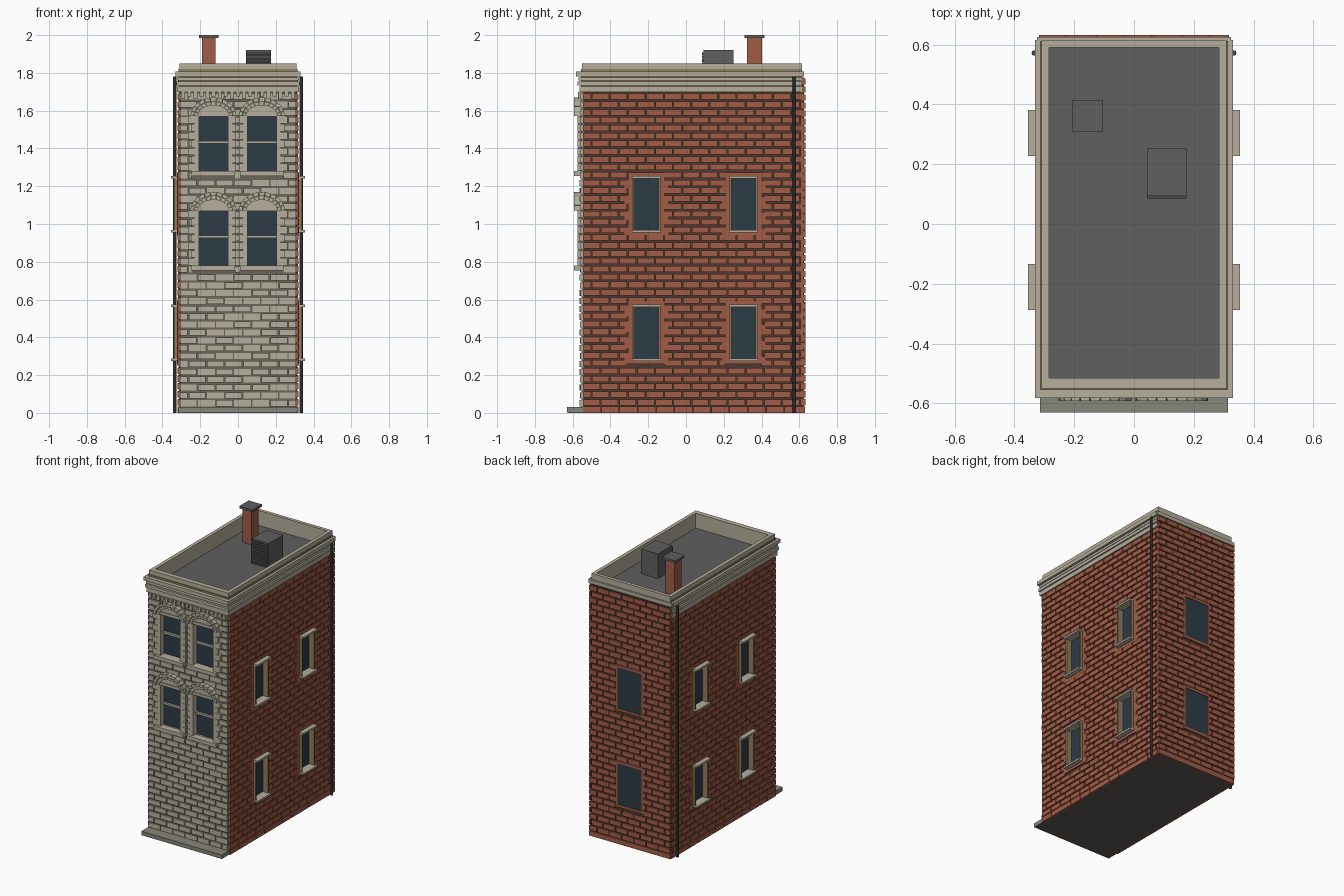
import bpy, bmesh, math, random

if "Cube" in bpy.data.objects:
    bpy.data.objects.remove(bpy.data.objects["Cube"])
random.seed(4)


def material(name, rgb):
    m = bpy.data.materials.new(name)
    m.diffuse_color = (*rgb, 1)
    m.use_nodes = True
    m.node_tree.nodes["Principled BSDF"].inputs["Base Color"].default_value = m.diffuse_color
    return m


BRICK = material("red brick", (0.36, 0.108, 0.062))
DARK_MORTAR = material("brown mortar", (0.075, 0.04, 0.03))
STONE = material("pale stone", (0.46, 0.43, 0.335))
GREY_MORTAR = material("grey mortar", (0.14, 0.13, 0.105))
ROOF = material("roof felt", (0.115, 0.115, 0.115))
GLASS = material("window glass", (0.026, 0.045, 0.062))
METAL = material("dark metal", (0.065, 0.069, 0.074))
PAVING = material("paving grey", (0.24, 0.24, 0.195))
JAMB = material("tan jamb", (0.28, 0.21, 0.11))
BASE = material("base grey brown", (0.115, 0.105, 0.09))


def prism(bm, near, far):
    """Solid between two matching outlines."""
    a = [bm.verts.new(p) for p in near]
    b = [bm.verts.new(p) for p in far]
    bm.faces.new(a)
    bm.faces.new(b[::-1])
    for i in range(len(a)):
        j = (i + 1) % len(a)
        bm.faces.new((a[j], a[i], b[i], b[j]))


def finish(name, bm, mat):
    bmesh.ops.recalc_face_normals(bm, faces=bm.faces)
    me = bpy.data.meshes.new(name)
    bm.to_mesh(me)
    bm.free()
    me.materials.append(mat)
    ob = bpy.data.objects.new(name, me)
    bpy.context.collection.objects.link(ob)
    return ob


def boxes(name, mat, items):
    """One object from boxes given as (x0, x1, y0, y1, z0, z1)."""
    bm = bmesh.new()
    for x0, x1, y0, y1, z0, z1 in items:
        loop = [(x0, y0), (x1, y0), (x1, y1), (x0, y1)]
        prism(bm, [(*p, z0) for p in loop], [(*p, z1) for p in loop])
    return finish(name, bm, mat)


def ring(x, y0, y1, z0, z1, ix=0.285, iy0=-0.515, iy1=0.59):
    """Four boxes framing the roof."""
    return [(-x, x, y0, iy0, z0, z1), (-x, x, iy1, y1, z0, z1),
            (-x, -ix, iy0, iy1, z0, z1), (ix, x, iy0, iy1, z0, z1)]


def subtract(spans, h0, h1):
    cut = []
    for s, e in spans:
        cut += [(s, min(e, h0)), (max(s, h1), e)]
    return [(s, e) for s, e in cut if e - s > 0.006]


def bricks(u0, u1, z0, z1, holes, length=0.096, course=0.042, gap=0.0095, joint=0.007):
    """Running bond rectangles (u0, u1, z0, z1), broken around openings."""
    out = []
    rows = round((z1 - z0) / course)
    course = (z1 - z0) / rows
    for r in range(rows):
        a = z0 + r * course
        u = u0 - (r % 2) * length / 2
        while u < u1:
            spans = [(max(u, u0), min(u + length - joint, u1))]
            for h0, h1, g0, g1 in holes:
                if g0 < a + course / 2 < g1:
                    spans = subtract(spans, h0, h1)
            out += [(s, e, a, a + course - gap) for s, e in spans if e - s > 0.01]
            u += length
    return out


def panel(u0, u1, z0, z1, holes):
    """Wall rectangles (u0, u1, z0, z1) with openings left out."""
    levels = sorted({z0, z1} | {z for h in holes for z in h[2:]})
    out = []
    for a, b in zip(levels, levels[1:]):
        spans = [(u0, u1)]
        for h0, h1, g0, g1 in holes:
            if g0 < (a + b) / 2 < g1:
                spans = subtract(spans, h0, h1)
        out += [(s, e, a, b) for s, e in spans]
    return out


FRONT_X = (-0.13, 0.126)
FRONT_Z = (0.78, 1.28)
SIDE_Y = (-0.21, 0.305)
SIDE_Z = (0.28, 0.96)
HIGH, WIDE = 0.29, 0.07           # window height and side window half width

front_open = [(x - 0.085, x + 0.085, z, z + HIGH) for x in FRONT_X for z in FRONT_Z]
side_open = [(y - WIDE, y + WIDE, z, z + HIGH) for y in SIDE_Y for z in SIDE_Z]

# Core, underside, roof and pavement step
boxes("wall_core", DARK_MORTAR, [(-0.285, 0.285, -0.515, 0.617, 0.004, 1.72)])
boxes("underside", BASE, [(-0.311, 0.311, -0.625, 0.622, 0, 0.005)])
boxes("roof_deck", ROOF, [(-0.29, 0.29, -0.52, 0.595, 1.70, 1.745)])
boxes("front_step", PAVING, [(-0.315, 0.315, -0.63, -0.545, 0.002, 0.03)])

# Stone front
boxes("front_mortar", GREY_MORTAR,
      [(a, b, -0.552, -0.51, c, d) for a, b, c, d in panel(-0.306, 0.306, 0.004, 1.74, front_open)])
holes = [(a - 0.03, b + 0.03, c - 0.02, d + 0.02) for a, b, c, d in front_open]
boxes("front_stone_blocks", STONE,
      [(a, b, -0.558 - random.random() * 0.005, -0.545, c, d)
       for a, b, c, d in bricks(-0.308, 0.308, 0.035, 1.70, holes)])

# Brick side and back walls
holes = [(a - 0.025, b + 0.025, c - 0.02, d + 0.02) for a, b, c, d in side_open]
side = bricks(-0.545, 0.622, 0.04, 1.70, holes)
mortar = panel(-0.54, 0.617, 0.004, 1.72, side_open)
for s, label in ((1, "right"), (-1, "left")):
    lo, hi = sorted((s * 0.306, s * 0.321))
    boxes(label + "_wall_bricks", BRICK,
          [(lo, hi, a, b, c, d) for a, b, c, d in side]
          + [(lo, hi, -0.545 + i * 0.097, -0.545 + i * 0.097 + 0.094, 0, 0.034) for i in range(12)])
    lo, hi = sorted((s * 0.28, s * 0.313))
    boxes(label + "_wall_mortar", DARK_MORTAR, [(lo, hi, *r[:2], *r[2:]) for r in mortar])
holes = [(-0.105, 0.105, z - 0.012, z + HIGH + 0.012) for z in SIDE_Z]
boxes("back_wall_bricks", BRICK,
      [(a, b, 0.61, 0.632, c, d) for a, b, c, d in bricks(-0.318, 0.318, 0.04, 1.78, holes)]
      + [(-0.318, 0.318, 0.61, 0.63, 0, 0.034)])
boxes("back_wall_mortar", DARK_MORTAR, [(-0.312, 0.312, 0.61, 0.624, 0.004, 1.775)])


def toothed_surround(c, z):
    """Solid brick border with staggered ends, as (u0, u1, z0, z1)."""
    w, t = WIDE, z + HIGH
    out = [(c - w, c + w, z - 0.022, z), (c - w, c + w, t, t + 0.022)]
    n = 8
    step = (HIGH + 0.044) / n
    for i in range(n):
        e = w + (0.027 if i % 2 else 0.048)
        a = z - 0.022 + i * step
        out += [(c - e, c - w, a, a + step), (c + w, c + e, a, a + step)]
    return out


# Side windows, set back between projecting jambs
surround, panes, jambs, ledges = [], [], [], []
for s in (1, -1):
    def out(x0, x1, *rest):
        return (*sorted((s * x0, s * x1)), *rest)
    for y in SIDE_Y:
        for z in SIDE_Z:
            t = z + HIGH
            surround += [out(0.308, 0.322, *r) for r in toothed_surround(y, z)]
            panes.append(out(0.28, 0.296, y - WIDE, y + WIDE, z, t))
            for k in (-1, 1):
                a, b = sorted((y + k * 0.064, y + k * 0.075))
                jambs.append(out(0.285, 0.338, a, b, z, t))
            ledges += [out(0.285, 0.354, y - 0.077, y + 0.077, z - 0.004, z + 0.009),
                       out(0.285, 0.354, y - 0.077, y + 0.077, t - 0.009, t + 0.004)]
boxes("side_window_surrounds", BRICK, surround)
boxes("side_window_glass", GLASS, panes)
boxes("side_window_jambs", JAMB, jambs)
boxes("side_window_ledges", STONE, ledges)

# Back windows
frame, panes = [], []
for z in SIDE_Z:
    t = z + HIGH
    panes.append((-0.095, 0.095, 0.61, 0.628, z, t))
    frame += [(-0.108, 0.108, 0.61, 0.632, z - 0.018, z), (-0.108, 0.108, 0.61, 0.632, t, t + 0.018),
              (-0.108, -0.095, 0.61, 0.632, z, t), (0.095, 0.108, 0.61, 0.632, z, t)]
boxes("back_window_glass", GLASS, panes)
boxes("back_window_surrounds", BRICK, frame)

# Front windows with sash bars, sills, block jambs and arches
panes, sash, blocks, backing = [], [], [], []
arch = bmesh.new()
for x in FRONT_X:
    for z in FRONT_Z:
        t = z + HIGH
        panes.append((x - 0.085, x + 0.085, -0.53, -0.51, z, t))
        sash += [(x - 0.1, x - 0.077, -0.572, -0.51, z - 0.01, t + 0.015),
                 (x + 0.077, x + 0.1, -0.572, -0.51, z - 0.01, t + 0.015),
                 (x - 0.08, x + 0.08, -0.572, -0.51, t, t + 0.02),
                 (x - 0.08, x + 0.08, -0.545, -0.51, z + 0.145, z + 0.159),
                 (x - 0.115, x + 0.115, -0.592, -0.51, z - 0.025, z)]
        for i in range(7):
            a = z + i * 0.042
            for k in (-1, 1):
                wide = 0.02 if k * x < 0 or i % 2 else 0.036
                blocks.append((*sorted((x + k * 0.1, x + k * (0.1 + wide))), -0.574, -0.545, a, a + 0.039))
        # stone infill under the arch, stacked to follow the curve
        for i in range(4):
            h = 0.016 * i
            w = 0.09 * math.sqrt(1 - (h / 0.068) ** 2)
            backing.append((x - w, x + w, -0.567, -0.545, t + 0.015 + h, t + 0.031 + h))
        # two rings of wedge blocks
        for r0, r1, h0, h1, y in ((0.082, 0.102, 0.058, 0.078, -0.58), (0.104, 0.122, 0.08, 0.1, -0.592)):
            n = 11
            for i in range(n):
                p, q = (math.pi * (i + d) / n for d in (0.04, 0.96))
                pts = [(x + r * math.cos(g), t + h * math.sin(g))
                       for r, h, g in ((r0, h0, p), (r1, h1, p), (r1, h1, q), (r0, h0, q))]
                prism(arch, [(u, y, v) for u, v in pts], [(u, -0.545, v) for u, v in pts])
boxes("front_window_glass", GLASS, panes)
boxes("front_window_frames", STONE, sash)
boxes("front_window_jamb_blocks", STONE, blocks)
boxes("front_arch_infill", STONE, backing)
finish("front_window_arches", arch, STONE)

# Corbel teeth under the cornice
boxes("front_corbels", STONE,
      [(-0.3 + i * 0.0322, -0.28 + i * 0.0322, -0.572, -0.545, 1.662 + 0.012 * (i % 2), 1.70)
       for i in range(19)])

# Cornice bands and parapet
boxes("cornice_core", JAMB, ring(0.314, -0.556, 0.613, 1.70, 1.82, ix=0.295, iy0=-0.525, iy1=0.6))
bands = []
for x, y0, z0, z1 in ((0.322, -0.565, 1.698, 1.728), (0.326, -0.575, 1.733, 1.754),
                      (0.322, -0.57, 1.76, 1.776), (0.331, -0.582, 1.782, 1.808)):
    bands += ring(x, y0, 0.615, z0, z1, ix=0.29, iy0=-0.52, iy1=0.595)
boxes("cornice_bands", STONE, bands)
boxes("parapet", STONE, ring(0.31, -0.55, 0.614, 1.74, 1.85)
      + [(-0.325, 0.325, 0.605, 0.626, 1.782, 1.808)])

# Chimney
boxes("chimney_shaft", BRICK, [(-0.19, -0.12, 0.322, 0.402, 1.74, 1.986)])
boxes("chimney_cap", ROOF, [(-0.207, -0.103, 0.31, 0.415, 1.984, 2.0)])

# Rooftop vent unit with front louvres
boxes("roof_vent_unit", ROOF, [(0.043, 0.175, 0.093, 0.252, 1.74, 1.92)])
boxes("roof_vent_louvres", METAL,
      [(0.043, 0.175, 0.085, 0.1, 1.75 + i * 0.018, 1.765 + i * 0.018) for i in range(9)])

# Drainpipes
for s, label in ((1, "right"), (-1, "left")):
    bm = bmesh.new()
    loop = [(s * 0.334 + 0.009 * math.cos(i * math.pi / 4), 0.572 + 0.009 * math.sin(i * math.pi / 4))
            for i in range(8)]
    prism(bm, [(*p, 0) for p in loop], [(*p, 1.78) for p in loop])
    finish(label + "_drainpipe", bm, METAL)
